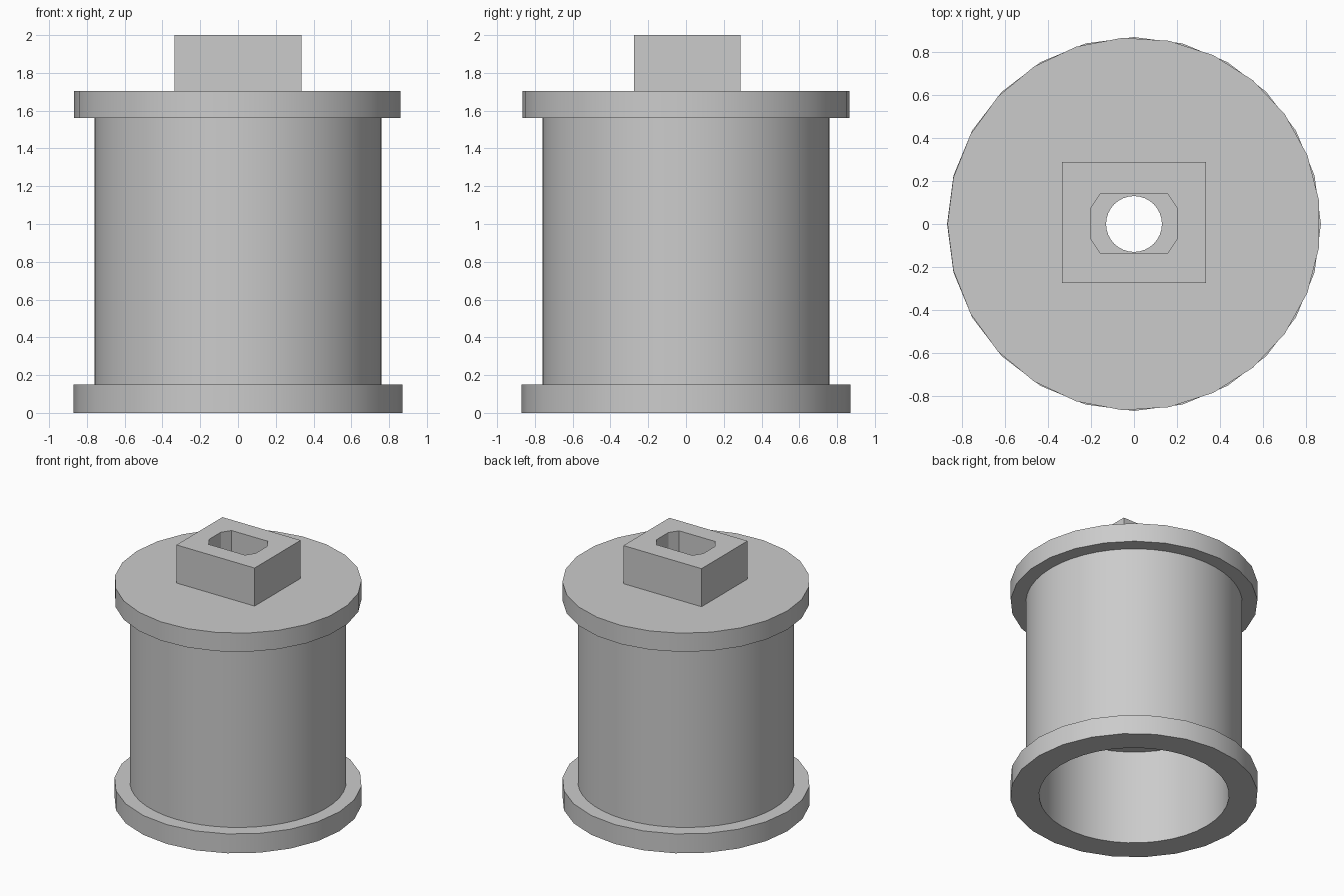
import bpy
import bmesh
from math import cos, sin, pi, radians

default = bpy.data.objects.get("Cube")
if default:
    bpy.data.objects.remove(default, do_unlink=True)

grey = bpy.data.materials.new("plain_grey")
grey.use_nodes = True
COLOUR = (0.6, 0.6, 0.6, 1)
grey.diffuse_color = COLOUR
grey.node_tree.nodes["Principled BSDF"].inputs["Base Color"].default_value = COLOUR


def prism(name, outline, z0, z1):
    """Solid made by raising a flat outline from z0 to z1."""
    bm = bmesh.new()
    base = bm.faces.new([bm.verts.new((x, y, z0)) for x, y in outline])
    top = bmesh.ops.extrude_face_region(bm, geom=[base])["geom"]
    verts = [v for v in top if isinstance(v, bmesh.types.BMVert)]
    bmesh.ops.translate(bm, verts=verts, vec=(0, 0, z1 - z0))
    bmesh.ops.recalc_face_normals(bm, faces=bm.faces)
    mesh = bpy.data.meshes.new(name)
    bm.to_mesh(mesh)
    bm.free()
    mesh.materials.append(grey)
    obj = bpy.data.objects.new(name, mesh)
    bpy.context.collection.objects.link(obj)
    return obj


def circle(radius, sides, start=0.0):
    angles = [start + 2 * pi * i / sides for i in range(sides)]
    return [(radius * cos(a), radius * sin(a)) for a in angles]


def carve(obj, *cutters):
    """Cut the openings out of a part, then shade it."""
    bpy.ops.object.select_all(action="DESELECT")
    bpy.context.view_layer.objects.active = obj
    obj.select_set(True)
    for cutter in cutters:
        mod = obj.modifiers.new("opening", "BOOLEAN")
        mod.operation = "DIFFERENCE"
        mod.solver = "EXACT"
        mod.object = cutter
        bpy.ops.object.modifier_apply(modifier=mod.name)
    bpy.ops.object.shade_smooth_by_angle(angle=radians(30))


# Heights shared by neighbouring parts
LOWER_TOP, UPPER_BOTTOM, UPPER_TOP = 0.15, 1.56, 1.705
BORE_TOP = 0.735

# Openings: wide bore below, screw hole through, flat-sided shaft slot on top
bore = prism("bore_cutter", circle(0.667, 40), -0.1, BORE_TOP)
hole = prism("hole_cutter", circle(0.13, 32), -0.2, 2.2)
slot_outline = [(0.2, -0.07), (0.2, 0.075), (0.155, 0.143), (-0.155, 0.143),
                (-0.2, 0.075), (-0.2, -0.07), (-0.155, -0.137), (0.155, -0.137)]
slot = prism("slot_cutter", slot_outline, UPPER_TOP - 0.1, 2.1)

# Spool body
lower_flange = prism("lower_flange", circle(0.87, 24), 0, LOWER_TOP)
carve(lower_flange, bore)
barrel = prism("barrel", circle(0.76, 48), LOWER_TOP, UPPER_BOTTOM)
carve(barrel, bore, hole)
upper_flange = prism("upper_flange", circle(0.868, 25, pi), UPPER_BOTTOM, UPPER_TOP)
carve(upper_flange, hole)

# Drive block on top
block_outline = [(-0.335, -0.275), (0.335, -0.275), (0.335, 0.288), (-0.335, 0.288)]
drive_block = prism("drive_block", block_outline, UPPER_TOP, 2.0)
carve(drive_block, slot)

for cutter in (bore, hole, slot):
    bpy.data.objects.remove(cutter, do_unlink=True)
